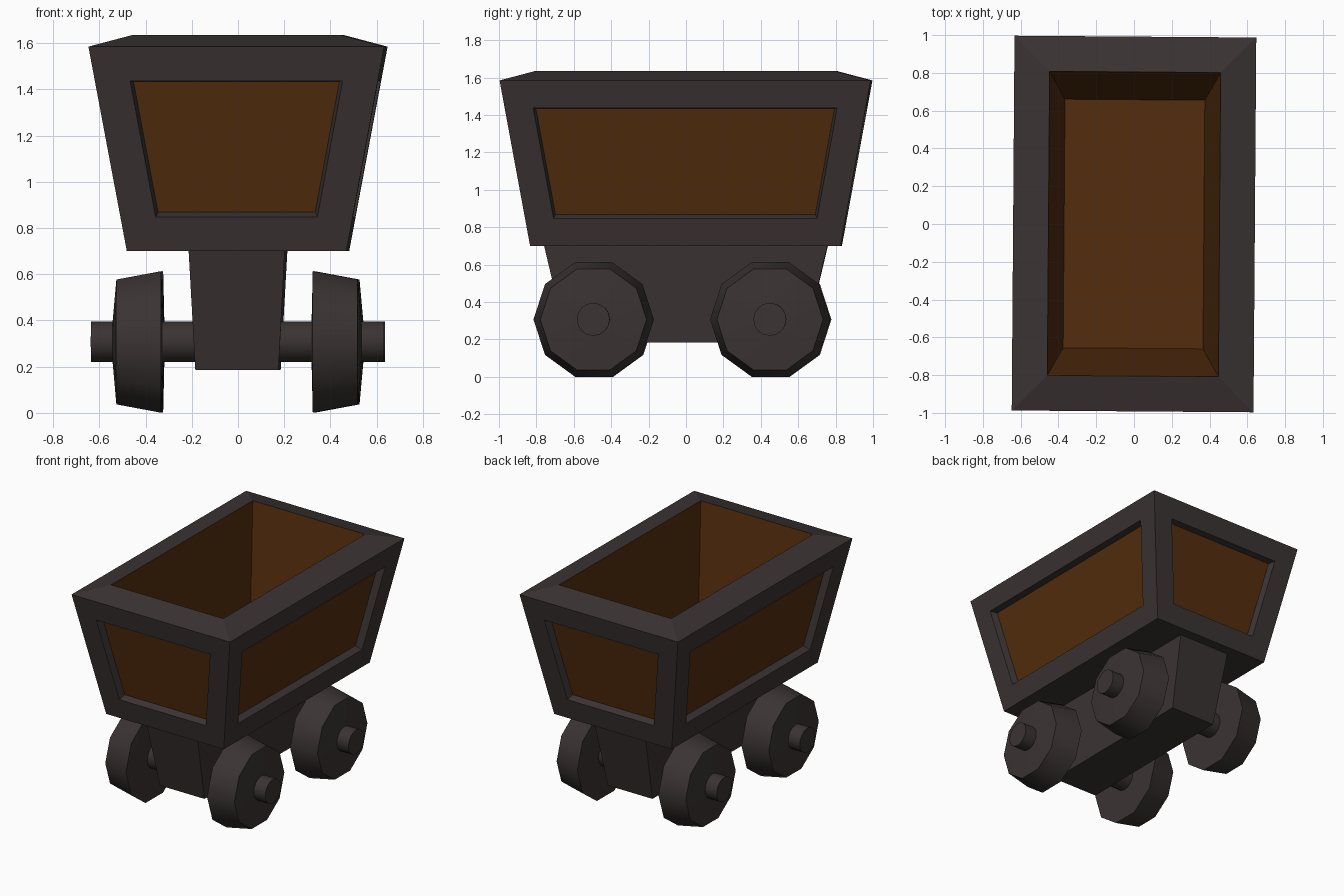
import bpy, bmesh, math
from mathutils import Matrix, Vector

if "Cube" in bpy.data.objects:
    bpy.data.objects.remove(bpy.data.objects["Cube"])

TURN = Matrix.Rotation(-0.0075, 4, 'Z')   # whole cart sits a hair off-axis


def material(name, rgb):
    m = bpy.data.materials.new(name)
    m.diffuse_color = (*rgb, 1)
    m.use_nodes = True
    m.node_tree.nodes["Principled BSDF"].inputs["Base Color"].default_value = m.diffuse_color
    return m


iron = material("dark iron", (0.043, 0.033, 0.033))
wood = material("brown wood", (0.088, 0.026, 0.0042))


def finish(bm, name, mats):
    bmesh.ops.transform(bm, matrix=TURN, verts=bm.verts)
    me = bpy.data.meshes.new(name)
    bm.to_mesh(me)
    bm.free()
    for m in mats:
        me.materials.append(m)
    ob = bpy.data.objects.new(name, me)
    bpy.context.collection.objects.link(ob)
    return ob


def loft_rects(rects):
    """Stack of rectangles (half x, half y, z), capped at both ends.
    Returns the bmesh, face bands and the last cap."""
    bm = bmesh.new()
    rings = [[bm.verts.new((sx * x, sy * y, z))
              for sx, sy in ((-1, -1), (1, -1), (1, 1), (-1, 1))]
             for x, y, z in rects]
    bands = []
    for a, b in zip(rings, rings[1:]):
        bands.append([bm.faces.new((a[i], a[(i + 1) % 4], b[(i + 1) % 4], b[i]))
                      for i in range(4)])
    bm.faces.new(rings[0][::-1])
    cap = bm.faces.new(rings[-1])
    bm.normal_update()
    return bm, bands, cap


# Tub: outer walls, sloped rim, brown inside
bm, bands, floor = loft_rects([(0.475, 0.83, 0.70), (0.64, 0.992, 1.585),
                               (0.453, 0.805, 1.635), (0.37, 0.658, 0.76)])
for f in bands[2] + [floor]:
    f.material_index = 1
# Recessed brown panels in the four outer walls
bmesh.ops.inset_individual(bm, faces=bands[0], thickness=0.15, use_even_offset=True)
bmesh.ops.inset_individual(bm, faces=bands[0], thickness=0.012, depth=-0.05,
                           use_even_offset=True)
for f in bands[0]:
    f.material_index = 1
finish(bm, "tub", [iron, wood])

# Chassis block
bm, _, _ = loft_rects([(0.18, 0.635, 0.185), (0.208, 0.757, 0.70)])
finish(bm, "chassis", [iron])


def lathe_x(name, profile, sides, y, z):
    """Closed solid of revolution round the x axis from (x, radius) points."""
    bm = bmesh.new()
    rings = [[bm.verts.new((x, y + r * math.cos(2 * math.pi * i / sides),
                            z + r * math.sin(2 * math.pi * i / sides)))
              for i in range(sides)] for x, r in profile]
    for a, b in zip(rings, rings[1:]):
        for i in range(sides):
            j = (i + 1) % sides
            bm.faces.new((a[i], a[j], b[j], b[i]))
    bm.faces.new(rings[0])
    bm.faces.new(rings[-1])
    bmesh.ops.recalc_face_normals(bm, faces=bm.faces)
    ob = finish(bm, name, [iron])
    bpy.ops.object.select_all(action='DESELECT')
    bpy.context.view_layer.objects.active = ob
    ob.select_set(True)
    bpy.ops.object.shade_smooth_by_angle(angle=math.radians(50))


# Axles and ten-sided tapered wheels
for end, y in (("front", -0.491), ("back", 0.453)):
    lathe_x(end + "_axle", [(-0.633, 0.088), (0.633, 0.088)], 16, y, 0.308)
    for side, s in (("left", -1), ("right", 1)):
        lathe_x(f"{end}_{side}_wheel",
                [(s * 0.322, 0.08), (s * 0.328, 0.322), (s * 0.522, 0.284),
                 (s * 0.54, 0.08)], 10, y, 0.307)
